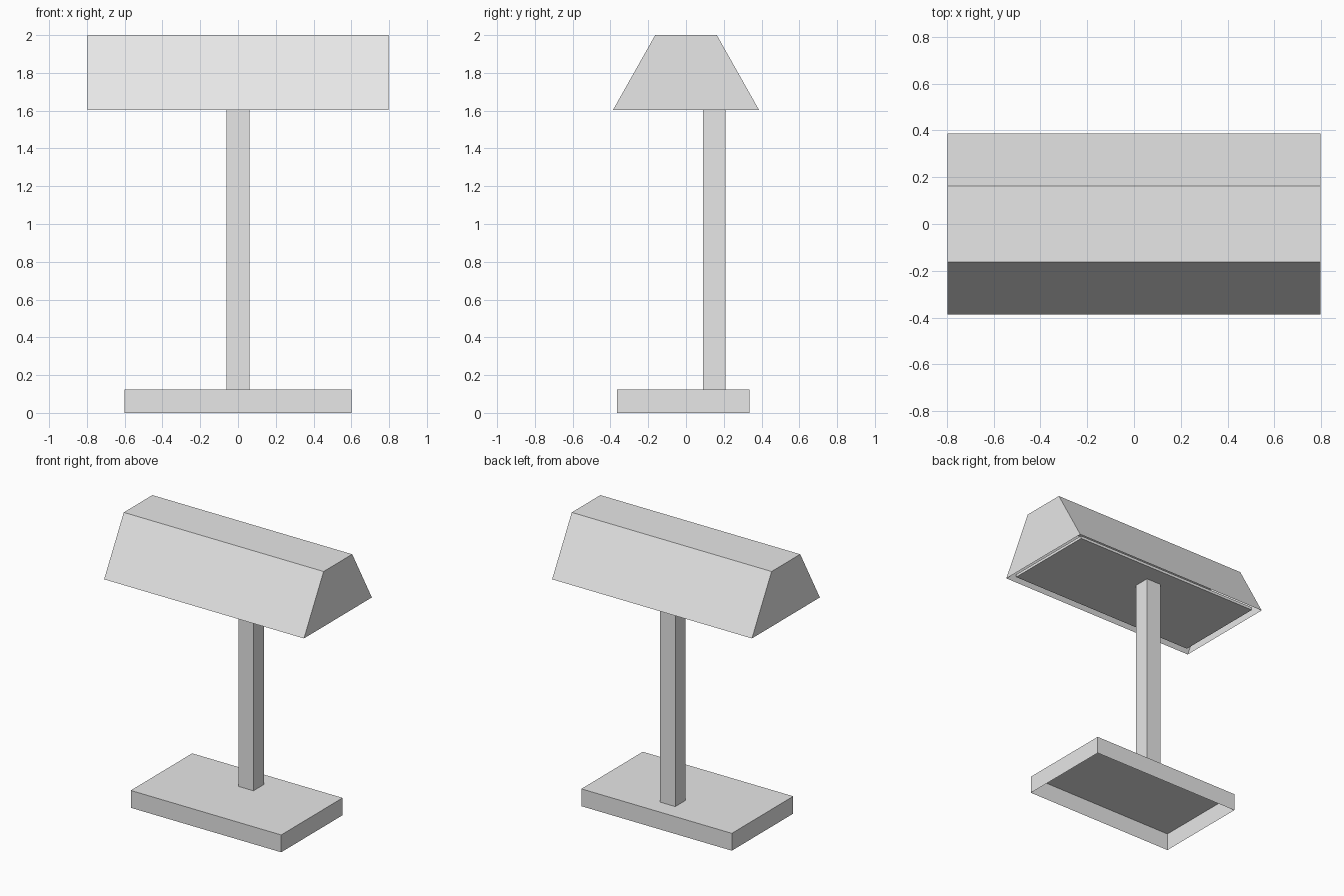
import bpy
import bmesh

cube = bpy.data.objects.get("Cube")
if cube:
    bpy.data.objects.remove(cube, do_unlink=True)

# Single pale grey finish
grey = bpy.data.materials.new("pale_grey")
grey.use_nodes = True
colour = (0.8, 0.8, 0.8, 1)
grey.diffuse_color = colour
grey.node_tree.nodes["Principled BSDF"].inputs["Base Color"].default_value = colour


def tapered_box(name, width, z_range, y_bottom, y_top, open_bottom=False):
    """Box along x whose depth may differ between bottom and top."""
    bm = bmesh.new()
    bmesh.ops.create_cube(bm, size=1)
    for v in bm.verts:
        top, back = v.co.z > 0, v.co.y > 0
        v.co.x *= width
        v.co.y = (y_top if top else y_bottom)[back]
        v.co.z = z_range[top]
    bm.normal_update()
    if open_bottom:
        under = [f for f in bm.faces if f.normal.z < -0.9]
        bmesh.ops.delete(bm, geom=under, context="FACES_ONLY")
    mesh = bpy.data.meshes.new(name)
    bm.to_mesh(mesh)
    bm.free()
    mesh.materials.append(grey)
    obj = bpy.data.objects.new(name, mesh)
    bpy.context.collection.objects.link(obj)
    return obj


def box(name, width, z_range, y_range, open_bottom=False):
    return tapered_box(name, width, z_range, y_range, y_range, open_bottom)


# Hollow foot, open underneath
box("base", 1.2, (0, 0.125), (-0.365, 0.335), open_bottom=True)

# Square upright, set towards the back
box("post", 0.12, (0.125, 1.61), (0.09, 0.208))

# Hollow shade with sloping front and back
tapered_box("shade", 1.594, (1.603, 2), (-0.387, 0.387), (-0.163, 0.163), open_bottom=True)

# Thin light panel just inside the shade opening
box("light_panel", 1.5, (1.61, 1.63), (-0.34, 0.34))
